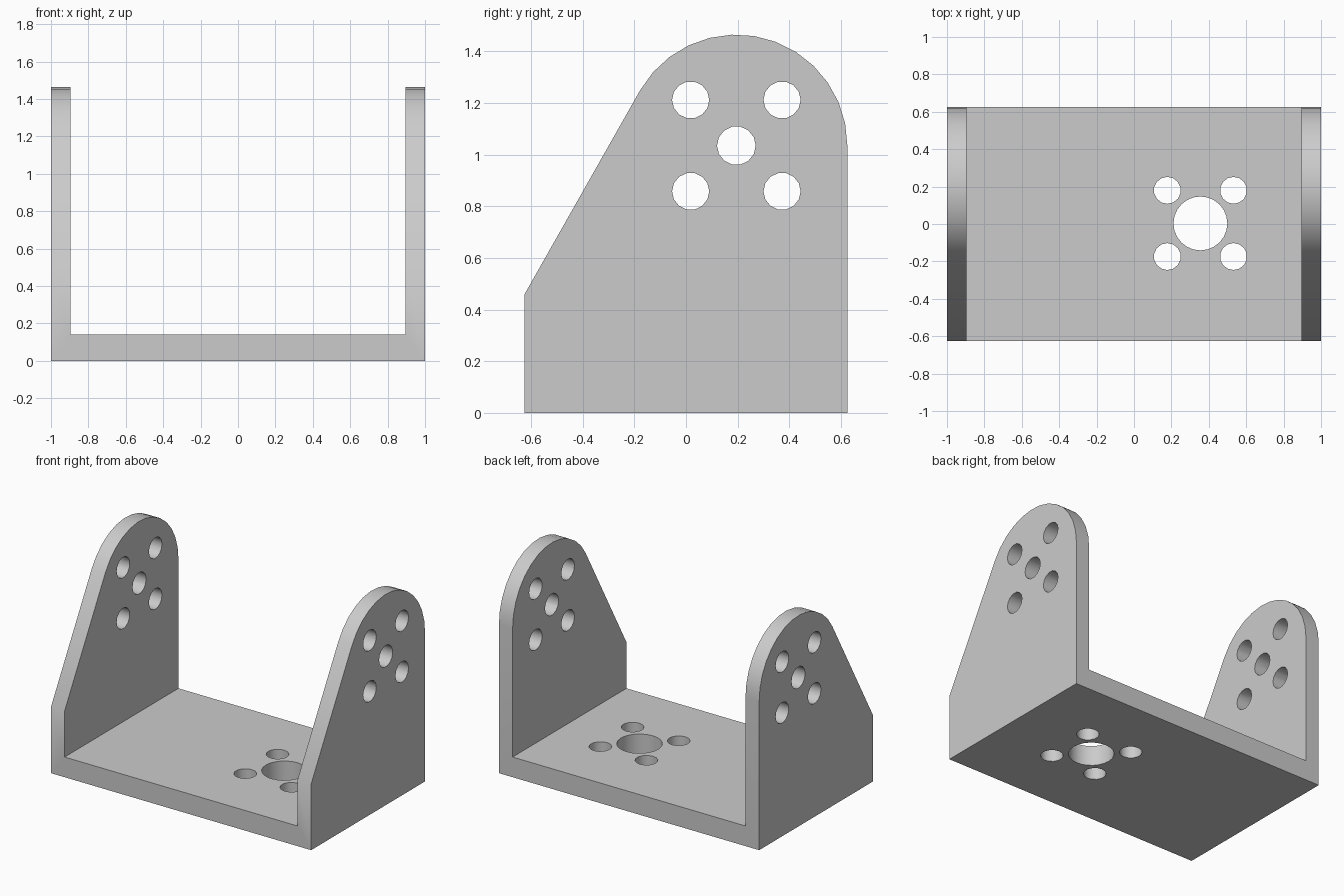
import bpy
import bmesh
from math import cos, sin, radians, pi
from mathutils import Matrix, Vector

cube = bpy.data.objects.get("Cube")
if cube:
    bpy.data.objects.remove(cube, do_unlink=True)

HALF_X, HALF_Y = 1.0, 0.625
WALL, FLOOR = 0.105, 0.14
PIVOT_Y, PIVOT_Z, ARC_R = 0.195, 1.035, 0.43
BOLT = 0.177          # bolt hole offset from the pattern centre
HOLE_R = 0.072

grey = bpy.data.materials.new("plain grey")
grey.use_nodes = True
grey.diffuse_color = (0.6, 0.6, 0.6, 1)
grey.node_tree.nodes["Principled BSDF"].inputs["Base Color"].default_value = (0.6, 0.6, 0.6, 1)


def make_object(name, bm):
    bmesh.ops.recalc_face_normals(bm, faces=bm.faces)
    mesh = bpy.data.meshes.new(name)
    bm.to_mesh(mesh)
    bm.free()
    mesh.materials.append(grey)
    obj = bpy.data.objects.new(name, mesh)
    bpy.context.collection.objects.link(obj)
    return obj


# Bracket body: the cheek outline swept across the full width
outline = [(-HALF_Y, 0.46), (-HALF_Y, 0), (HALF_Y, 0)]
outline += [(PIVOT_Y + ARC_R * cos(radians(a)), PIVOT_Z + ARC_R * sin(radians(a)))
            for a in [i * 150 / 13 for i in range(14)]]
bm = bmesh.new()
face = bm.faces.new([bm.verts.new((-HALF_X, y, z)) for y, z in outline])
swept = bmesh.ops.extrude_face_region(bm, geom=[face])
bmesh.ops.translate(bm, vec=(2 * HALF_X, 0, 0),
                    verts=[v for v in swept["geom"] if isinstance(v, bmesh.types.BMVert)])
bracket = make_object("u_bracket", bm)

# Channel that leaves the floor plate and two cheeks
bm = bmesh.new()
bmesh.ops.create_cube(bm, size=1, matrix=Matrix.Translation((0, 0, FLOOR + 1))
                      @ Matrix.Diagonal((2 * (HALF_X - WALL), 2, 2, 1)))
channel = make_object("channel_cutter", bm)


# Hole patterns: one centre hole with four bolt holes around it
def hole_pattern(name, center, u, v, turn, centre_r, depth, sides, centre_sides):
    bm = bmesh.new()
    spots = [(0, 0, centre_r, centre_sides)]
    spots += [(i * BOLT, j * BOLT, HOLE_R, sides) for i in (-1, 1) for j in (-1, 1)]
    for a, b, radius, count in spots:
        place = Matrix.Translation(Vector(center) + a * Vector(u) + b * Vector(v))
        bmesh.ops.create_cone(bm, cap_ends=True, segments=count, radius1=radius,
                              radius2=radius, depth=depth, matrix=place @ turn)
    return make_object(name, bm)


cheek_holes = hole_pattern("cheek_hole_cutter", (0, PIVOT_Y, PIVOT_Z), (0, 1, 0), (0, 0, 1),
                           Matrix.Rotation(pi / 2, 4, "Y"), 0.075, 3, 14, 14)
floor_holes = hole_pattern("floor_hole_cutter", (0.355, 0.003, FLOOR / 2), (1, 0, 0), (0, 1, 0),
                           Matrix.Identity(4), 0.144, 0.5, 14, 24)

# Cut everything out and bake the result
bpy.context.view_layer.objects.active = bracket
for cutter in (channel, cheek_holes, floor_holes):
    cutter.hide_render = True
    cut = bracket.modifiers.new(cutter.name, "BOOLEAN")
    cut.operation = "DIFFERENCE"
    cut.solver = "EXACT"
    cut.object = cutter
    bpy.ops.object.modifier_apply(modifier=cut.name)
    bpy.data.objects.remove(cutter, do_unlink=True)

bpy.ops.object.select_all(action="DESELECT")
bracket.select_set(True)
bpy.ops.object.shade_smooth_by_angle(angle=radians(35))
